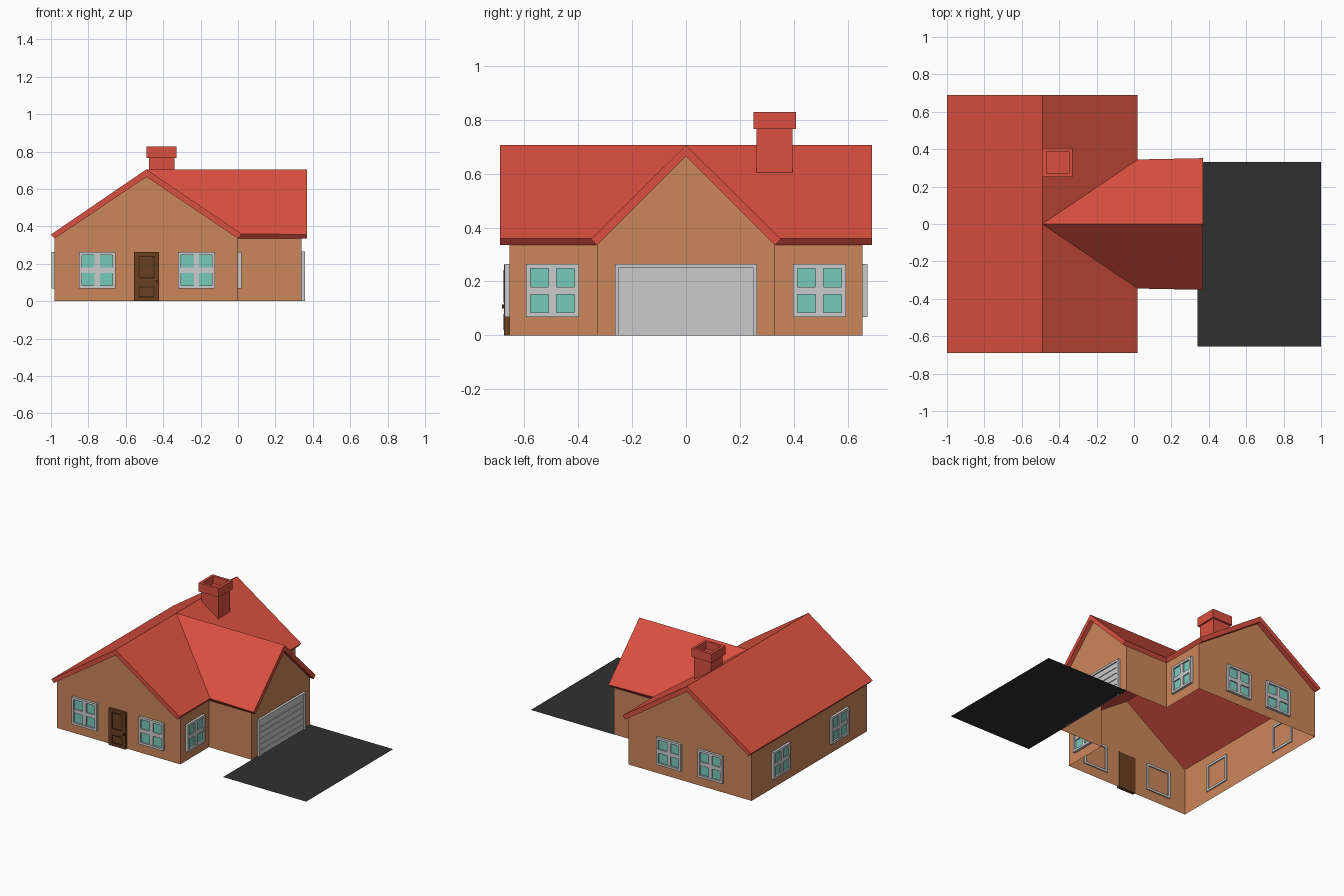
import bpy, bmesh, math
from mathutils import Matrix, Vector

if "Cube" in bpy.data.objects:
    bpy.data.objects.remove(bpy.data.objects["Cube"])


def material(name, rgb):
    m = bpy.data.materials.new(name)
    m.diffuse_color = (*rgb, 1)
    m.use_nodes = True
    m.node_tree.nodes["Principled BSDF"].inputs["Base Color"].default_value = m.diffuse_color
    return m


WALL = material("wall_paint", (0.60, 0.24, 0.10))
ROOF = material("roof_red", (0.70, 0.08, 0.05))
GLASS = material("glass_teal", (0.18, 0.60, 0.50))
WOOD = material("door_wood", (0.14, 0.05, 0.015))
DARK = material("dark_wood", (0.05, 0.018, 0.006))
TAR = material("asphalt", (0.03, 0.03, 0.03))


def finish(name, bm, mat=None, matrix=None, mirror=False):
    me = bpy.data.meshes.new(name)
    bm.to_mesh(me)
    bm.free()
    ob = bpy.data.objects.new(name, me)
    bpy.context.collection.objects.link(ob)
    if mat:
        me.materials.append(mat)
    if matrix:
        ob.matrix_world = matrix
    if mirror:
        mod = ob.modifiers.new("mirror", 'MIRROR')
        mod.use_axis = (False, True, False)
    return ob


def add_box(bm, x, y, z):
    """Box from three (low, high) ranges."""
    size = Vector((x[1] - x[0], y[1] - y[0], z[1] - z[0]))
    mid = Vector((sum(x) / 2, sum(y) / 2, sum(z) / 2))
    m = Matrix.Translation(mid) @ Matrix.Diagonal((*size, 1))
    return bmesh.ops.create_cube(bm, size=1, matrix=m)["verts"]


def boxes(name, ranges, mat=None, matrix=None):
    bm = bmesh.new()
    for r in ranges:
        add_box(bm, *r)
    return finish(name, bm, mat, matrix)


def polys(bm, faces):
    for f in faces:
        bm.faces.new([bm.verts.new(p) for p in f])
    bmesh.ops.remove_doubles(bm, verts=bm.verts[:], dist=1e-4)


# Walls: front half as open sheets, mirrored to the back
H, P = 0.335, 0.665


def panel(a, b, ha=H, hb=H):
    return [(*a, 0), (*b, 0), (*b, hb), (*a, ha)]


bm = bmesh.new()
front = panel((-0.98, -0.655), (0, -0.655))
front.insert(3, (-0.49, -0.655, P))
polys(bm, [front,
           panel((0, -0.655), (0, -0.33)),
           panel((0, -0.33), (0.34, -0.33)),
           panel((0.34, -0.33), (0.34, 0), H, P),
           panel((-0.98, 0), (-0.98, -0.655))])
finish("walls", bm, WALL, mirror=True)

# Roof: outer skin, inner skin and rim of the front half, mirrored
outer = dict(A=(-1, -0.69, 0.357), B=(-0.49, -0.69, 0.705), C=(0.02, -0.69, 0.36),
             D=(0.02, -0.345, 0.36), E=(-0.49, 0, 0.705), F=(0.37, -0.352, 0.357),
             G=(0.37, 0, 0.705), H=(-1, 0, 0.357))
inner = dict(A=(-0.98, -0.69, H), B=(-0.49, -0.69, P), C=(0, -0.69, H),
             D=(0, -0.33, H), E=(-0.49, 0, P), F=(0.37, -0.33, H),
             G=(0.37, 0, P), H=(-0.98, 0, H))
faces = []
for slope in ("ABEH", "BCDE", "EDFG"):
    faces.append([outer[k] for k in slope])
    faces.append([inner[k] for k in reversed(slope)])
for a, b in ("HA", "AB", "BC", "CD", "DF", "FG"):
    faces.append([outer[a], inner[a], inner[b], outer[b]])
bm = bmesh.new()
polys(bm, faces)
bmesh.ops.recalc_face_normals(bm, faces=bm.faces[:])
finish("roof", bm, ROOF, mirror=True)

# Chimney stack, its foot cut to the roof slope
bm = bmesh.new()
for v in add_box(bm, (-0.475, -0.34), (0.262, 0.395), (0.6, 0.775)):
    if v.co.z < 0.7:
        v.co.z = 0.700 - (v.co.x + 0.49) * 0.68
finish("chimney_stack", bm, ROOF)


def ring(x, z, y, t):
    """Four bars around a rectangle in the xz plane."""
    return [((x[0], x[0] + t), y, z), ((x[1] - t, x[1]), y, z),
            ((x[0] + t, x[1] - t), y, (z[0], z[0] + t)),
            ((x[0] + t, x[1] - t), y, (z[1] - t, z[1]))]


# Chimney cap: a hollow ring
cap = [(x, z, y) for x, y, z in ring((-0.488, -0.328), (0.25, 0.407), (0.765, 0.828), 0.019)]
boxes("chimney_cap", cap, ROOF)


# Windows: 2 x 2 panes, local front is -y
def window(name, x, y, angle):
    m = Matrix.Translation((x, y, 0.166)) @ Matrix.Rotation(math.radians(angle), 4, 'Z')
    s, b, g = 0.098, 0.016, 0.014
    bars = ring((-s, s), (-s, s), (-0.018, 0.008), b)
    bars.append(((-g, g), (-0.014, -0.001), (-s + b, s - b)))
    for lo, hi in ((-s + b, -g), (g, s - b)):
        bars.append(((lo, hi), (-0.014, -0.001), (-g, g)))
    boxes(name + "_frame", bars, None, m)
    bm = bmesh.new()
    q = s - b
    polys(bm, [[(-q, -0.006, -q), (q, -0.006, -q), (q, -0.006, q), (-q, -0.006, q)]])
    finish(name + "_glass", bm, GLASS, m)


for i, (x, y, angle) in enumerate([
        (-0.752, -0.655, 0), (-0.222, -0.655, 0),
        (0, -0.495, 90), (0, 0.495, 90),
        (-0.66, 0.655, 180), (-0.33, 0.655, 180),
        (-0.98, -0.33, -90), (-0.98, 0.33, -90)]):
    window(f"window_{i + 1}", x, y, angle)

# Front door with two outlined panels and a knob
boxes("front_door", [((-0.557, -0.422), (-0.674, -0.65), (0, 0.262))], WOOD)
boxes("door_panel_trim",
      ring((-0.533, -0.446), (0.122, 0.243), (-0.676, -0.672), 0.007)
      + ring((-0.533, -0.446), (0.02, 0.08), (-0.676, -0.672), 0.007), DARK)
boxes("door_knob", [((-0.44, -0.428), (-0.682, -0.672), (0.1, 0.114))], DARK)

# Garage door: surround and horizontal slats
m = Matrix.Translation((0.34, 0, 0)) @ Matrix.Rotation(math.radians(90), 4, 'Z')
W, y = 0.264, (-0.017, 0.005)
boxes("garage_surround", [((-W, -W + 0.014), y, (0, 0.265)), ((W - 0.014, W), y, (0, 0.265)),
                          ((-W + 0.014, W - 0.014), y, (0.25, 0.265))], None, m)
n, step = 6, 0.25 / 6
slats = [((-0.25, 0.25), (-0.007, 0), (0, 0.25))]
slats += [((-0.243, 0.243), (-0.012, -0.006), (i * step + 0.003, (i + 1) * step - 0.003))
          for i in range(n)]
boxes("garage_door", slats, None, m)

# Driveway: flat sheet on the ground
bm = bmesh.new()
polys(bm, [[(0.34, -0.655, 0), (1, -0.655, 0), (1, 0.332, 0), (0.34, 0.332, 0)]])
finish("driveway", bm, TAR)
